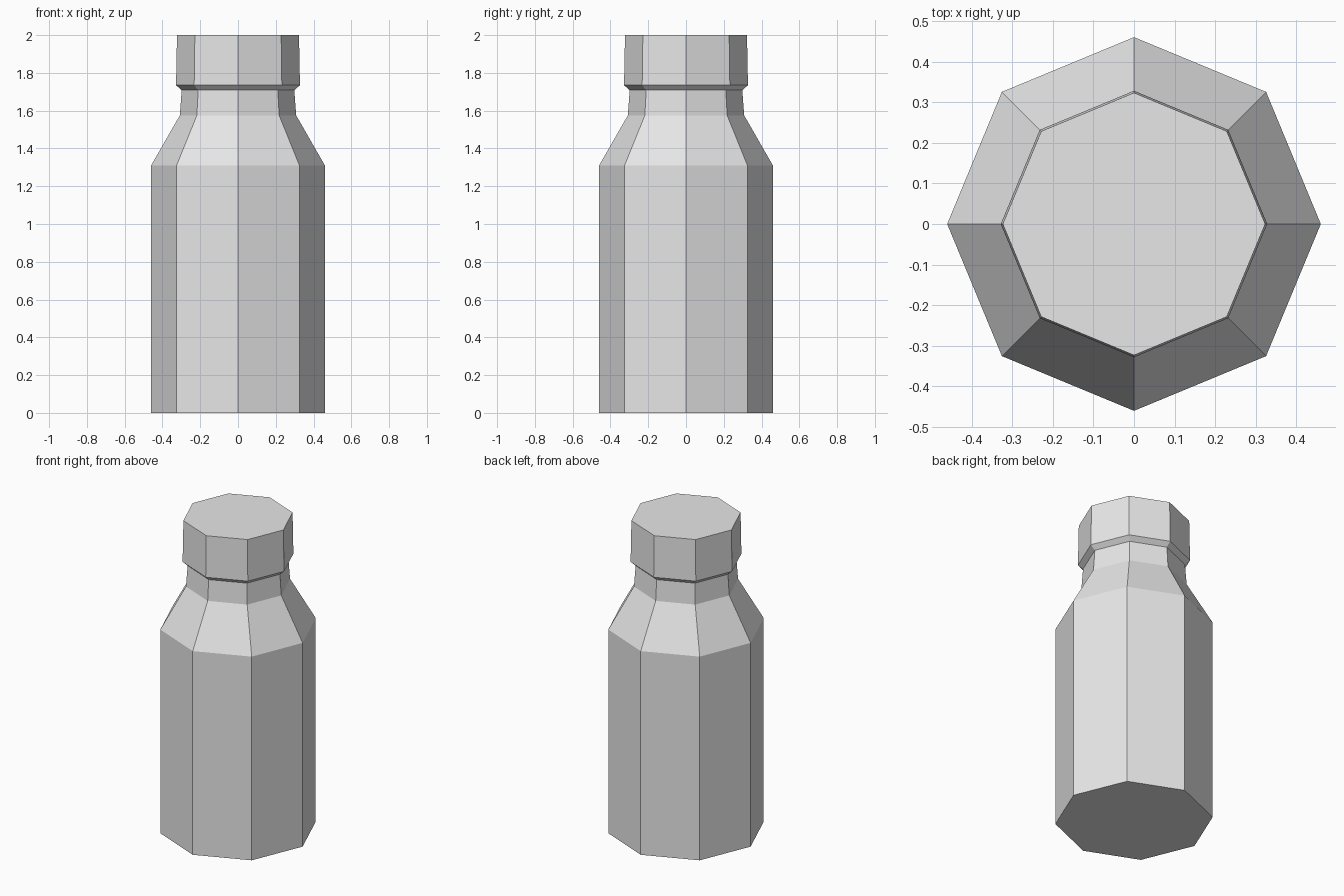
import bpy
import bmesh
from math import cos, sin, tau

SIDES = 8

old = bpy.data.objects.get("Cube")
if old:
    bpy.data.objects.remove(old, do_unlink=True)

grey = bpy.data.materials.new("light_grey")
grey.use_nodes = True
colour = (0.8, 0.8, 0.8, 1)
grey.diffuse_color = colour
grey.node_tree.nodes["Principled BSDF"].inputs["Base Color"].default_value = colour


def lathe(name, profile):
    """Faceted solid from (radius, height) points, closed at both ends."""
    bm = bmesh.new()
    rings = [[bm.verts.new((r * cos(tau * i / SIDES), r * sin(tau * i / SIDES), z))
              for i in range(SIDES)] for r, z in profile]
    for low, high in zip(rings, rings[1:]):
        for i in range(SIDES):
            j = (i + 1) % SIDES
            bm.faces.new((low[i], low[j], high[j], high[i]))
    bm.faces.new(rings[0][::-1])
    bm.faces.new(rings[-1])
    mesh = bpy.data.meshes.new(name)
    bm.to_mesh(mesh)
    bm.free()
    mesh.materials.append(grey)
    obj = bpy.data.objects.new(name, mesh)
    bpy.context.collection.objects.link(obj)
    return obj


# Straight body, sloped shoulder and neck
lathe("bottle_body", [(0.46, 0), (0.46, 1.31), (0.308, 1.575), (0.298, 1.71)])

# Cap with a bevelled lower rim
lathe("bottle_cap", [(0.298, 1.708), (0.328, 1.735), (0.323, 2.0)])
